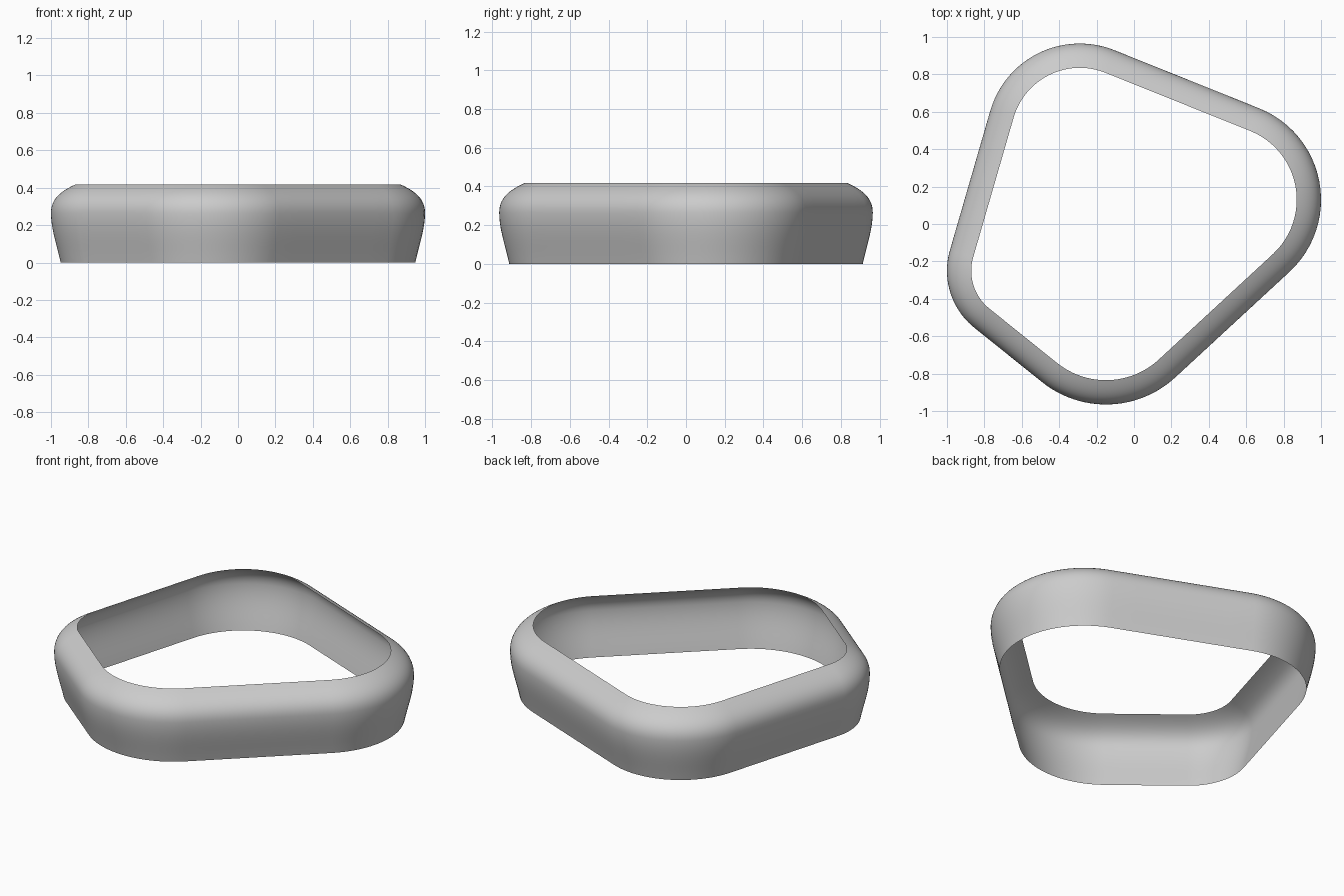
import bpy
import bmesh
from math import atan2, acos, cos, sin, pi
from mathutils import Vector
from mathutils.geometry import interpolate_bezier

if "Cube" in bpy.data.objects:
    bpy.data.objects.remove(bpy.data.objects["Cube"], do_unlink=True)

# Rounded corners, counterclockwise: centre x, centre y, radius
CORNERS = [(0.474, 0.13, 0.526), (-0.29, 0.467, 0.498),
           (-0.61, -0.25, 0.39), (-0.15, -0.418, 0.547)]
ARC_STEPS = 24
SIDE_STEPS = 6


def tangent_angle(a, b):
    """Outward normal angle of the straight side joining two corner circles."""
    dx, dy = b[0] - a[0], b[1] - a[1]
    return atan2(dy, dx) - acos((a[2] - b[2]) / (dx * dx + dy * dy) ** 0.5)


def outline():
    """Closed plan outline as (point, outward normal) pairs."""
    result = []
    count = len(CORNERS)
    for i, corner in enumerate(CORNERS):
        following = CORNERS[(i + 1) % count]
        start = tangent_angle(CORNERS[i - 1], corner)
        end = tangent_angle(corner, following)
        sweep = (end - start) % (2 * pi)
        for k in range(ARC_STEPS + 1):
            angle = start + sweep * k / ARC_STEPS
            normal = Vector((cos(angle), sin(angle)))
            result.append((Vector(corner[:2]) + normal * corner[2], normal))
        # Even divisions along the straight side
        first, normal = result[-1]
        last = Vector(following[:2]) + normal * following[2]
        for k in range(1, SIDE_STEPS):
            result.append((first.lerp(last, k / SIDE_STEPS), normal))
    return result


def wall_profile():
    """Wall section as (offset from widest outline, height)."""
    flare = [Vector(p) for p in ((-0.052, 0), (-0.03, 0.1), (0, 0.18), (0, 0.265))]
    shoulder = [Vector(p) for p in ((0, 0.265), (0, 0.345), (-0.06, 0.385), (-0.13, 0.417))]
    return interpolate_bezier(*flare, 10) + interpolate_bezier(*shoulder, 16)[1:]


# Open rounded band: the wall section swept around the outline
bm = bmesh.new()
plan = outline()
rings = []
for section in wall_profile():
    ring = []
    for point, normal in plan:
        p = point + normal * section[0]
        ring.append(bm.verts.new((p.x, p.y, section[1])))
    rings.append(ring)
for low, high in zip(rings, rings[1:]):
    for i in range(len(plan)):
        j = (i + 1) % len(plan)
        bm.faces.new((low[i], low[j], high[j], high[i]))

mesh = bpy.data.meshes.new("rounded_band")
bm.to_mesh(mesh)
bm.free()
band = bpy.data.objects.new("rounded_band", mesh)
bpy.context.collection.objects.link(band)
mesh.shade_smooth()
